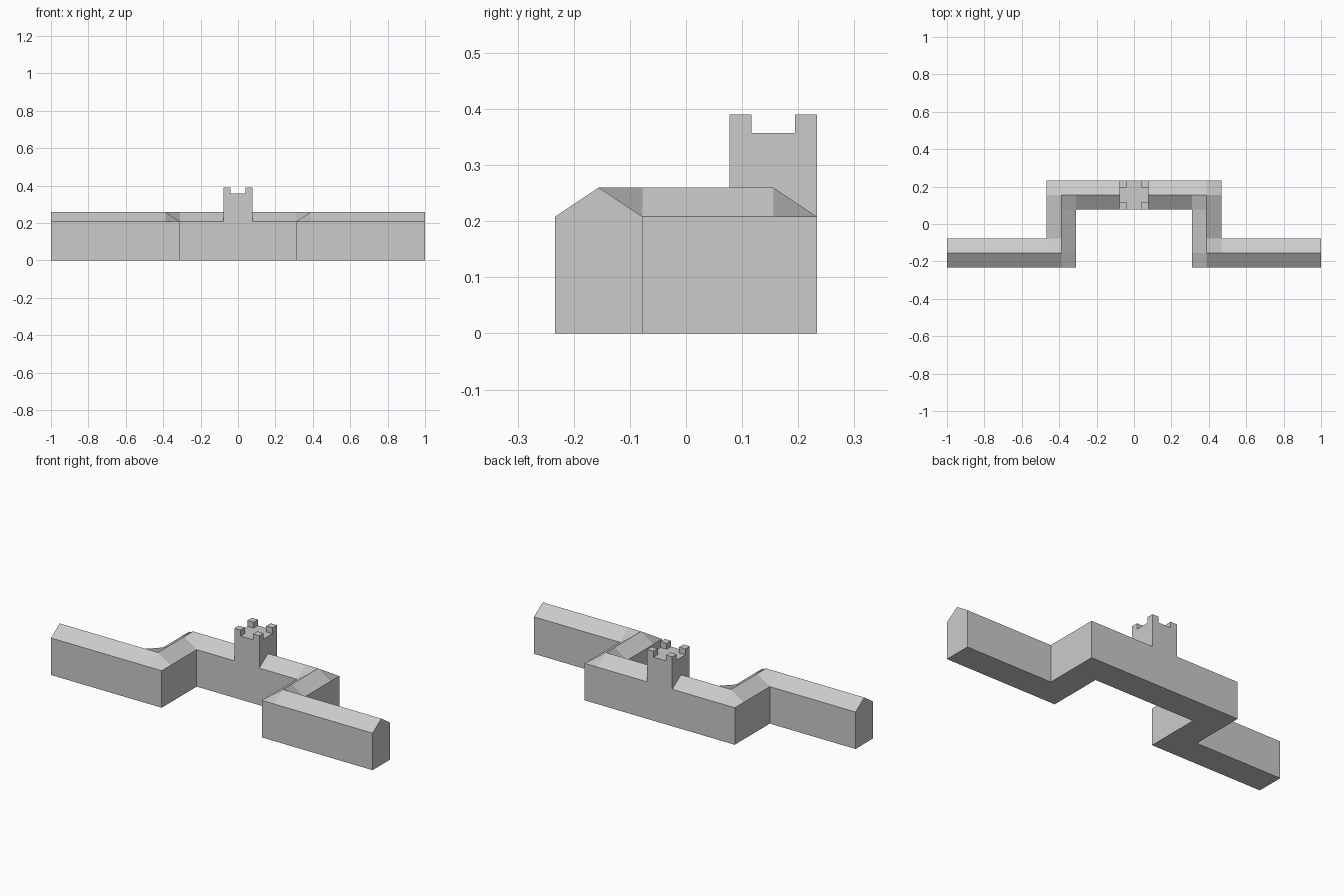
import bpy, bmesh

if "Cube" in bpy.data.objects:
    bpy.data.objects.remove(bpy.data.objects["Cube"])

U = 7 / 90            # half the wall thickness
EAVE, RIDGE = 0.208, 0.26
XS = [-1, -6*U, -5*U, -4*U, 4*U, 5*U, 6*U, 1]
YS = [-3*U, -2*U, -U, U, 2*U, 3*U]


def on_ridge(i, j):
    """Ridge line follows the centre of the stepped wall."""
    wing = j == 1 and (i <= 2 or i >= 5)
    leg = i in (2, 5) and 1 <= j <= 4
    back = j == 4 and 2 <= i <= 5
    return wing or leg or back


def is_wall(i, j):
    wing = j <= 1 and (i <= 2 or i >= 4)
    leg = i in (1, 2, 4, 5)
    back = j >= 3 and 1 <= i <= 5
    return wing or (leg and j == 2) or back


def make_object(name, bm):
    bmesh.ops.recalc_face_normals(bm, faces=bm.faces)
    mesh = bpy.data.meshes.new(name)
    bm.to_mesh(mesh)
    bm.free()
    obj = bpy.data.objects.new(name, mesh)
    bpy.context.collection.objects.link(obj)
    return obj


# Stepped wall: roof faces, floor faces, then sides along the open edges
bm = bmesh.new()
top, low = {}, {}


def vert(i, j):
    if (i, j) not in top:
        z = RIDGE if on_ridge(i, j) else EAVE
        top[i, j] = bm.verts.new((XS[i], YS[j], z))
        low[top[i, j]] = bm.verts.new((XS[i], YS[j], 0))
    return top[i, j]


for i in range(len(XS) - 1):
    for j in range(len(YS) - 1):
        if not is_wall(i, j):
            continue
        a, b, c, d = [vert(*k) for k in ((i, j), (i+1, j), (i+1, j+1), (i, j+1))]
        ridge_count = sum(v.co.z == RIDGE for v in (a, b, c, d))
        if ridge_count % 2 == 0:
            bm.faces.new((a, b, c, d))
        elif j < 2:       # corner facets of the front bends
            bm.faces.new((a, b, c))
            bm.faces.new((a, c, d))
        else:             # corner facets of the back bends
            bm.faces.new((a, b, d))
            bm.faces.new((b, c, d))

open_edges = [e.verts[:] for e in bm.edges if e.is_boundary]
for f in bm.faces[:]:
    bm.faces.new([low[v] for v in reversed(f.verts)])
for p, q in open_edges:
    bm.faces.new((p, q, low[q], low[p]))
make_object("wall", bm)


def box(name, x0, x1, y0, y1, z0, z1):
    bm = bmesh.new()
    bmesh.ops.create_cube(bm, size=1)
    for v in bm.verts:
        v.co = (x1 if v.co.x > 0 else x0,
                y1 if v.co.y > 0 else y0,
                z1 if v.co.z > 0 else z0)
    return make_object(name, bm)


# Square tower with a battlement block on each corner
box("tower", -U, U, U, 3*U, EAVE, 0.357)
for x in (-U, U/2):
    for y in (U, 2.5*U):
        box("battlement", x, x + U/2, y, y + U/2, 0.357, 0.39)
